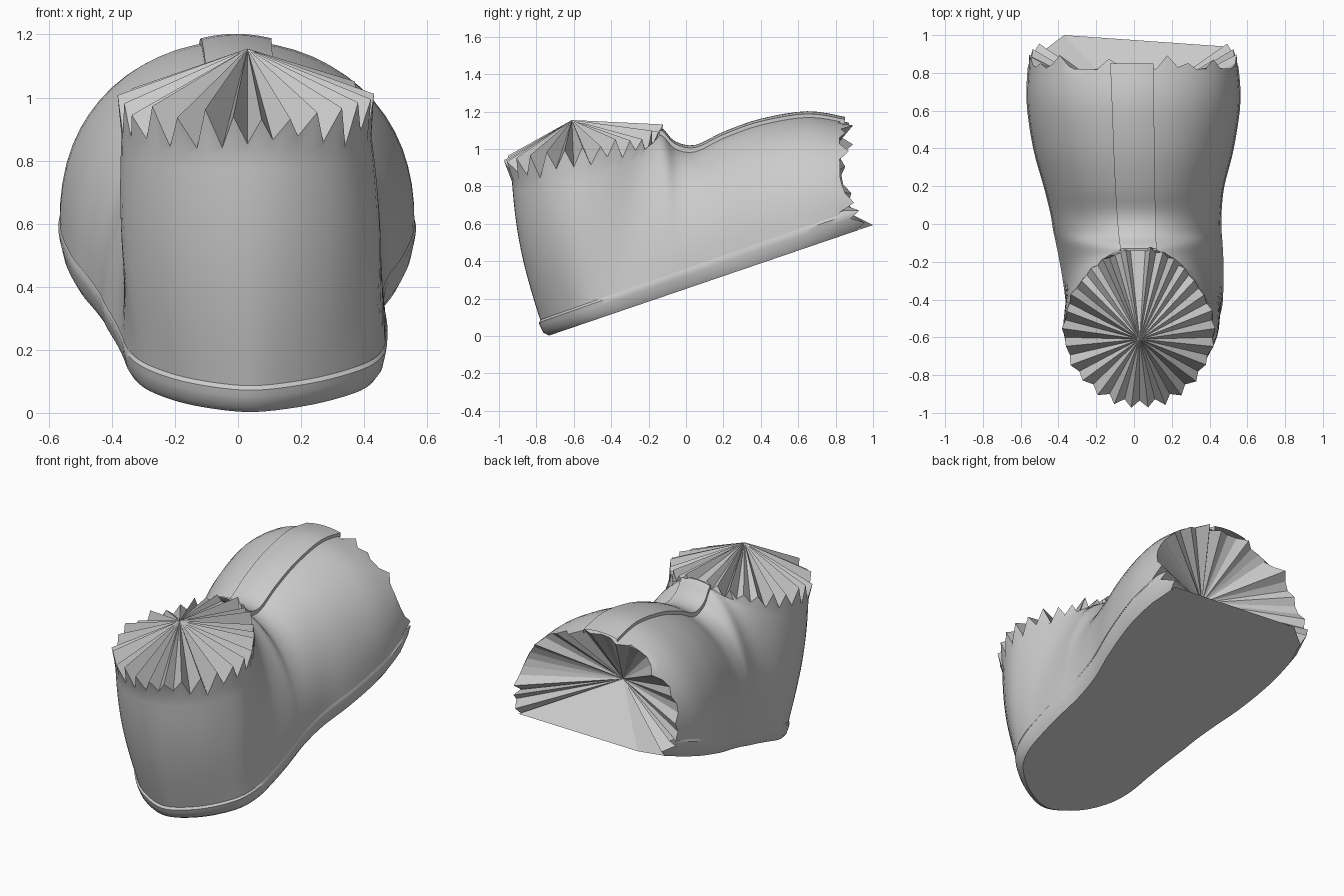
import bpy, bmesh, math, random
from mathutils import Vector

random.seed(4)
if "Cube" in bpy.data.objects:
    bpy.data.objects.remove(bpy.data.objects["Cube"])

grey = bpy.data.materials.new("plain_grey")
grey.use_nodes = True
shade = (0.6, 0.6, 0.6, 1)
grey.diffuse_color = shade
grey.node_tree.nodes["Principled BSDF"].inputs["Base Color"].default_value = shade

STEPS, ROWS = 4, 16
HEEL = Vector((0.03, -0.45, 0))

# Stations, toe to heel: base y, left x, right x, top y, left x, right x, z, uprightness
STATIONS = [
    (.86, -.555, .545, .85, -.01, -.01, 1.15, 0),
    (.65, -.565, .56, .65, -.01, -.01, 1.18, 0),
    (.4, -.53, .525, .4, 0, 0, 1.14, 0),
    (.2, -.475, .475, .2, .01, .01, 1.07, 0),
    (.06, -.44, .46, .05, .02, .02, 1.0, .03),
    (-.03, -.425, .46, -.06, .02, .02, 1.02, .1),
    (-.1, -.41, .465, -.13, -.02, .06, 1.09, .2),
    (-.2, -.39, .47, -.18, -.13, .18, 1.05, .38),
    (-.32, -.37, .47, -.27, -.25, .29, 1.0, .6),
    (-.45, -.35, .46, -.42, -.34, .385, .96, .8),
    (-.57, -.3, .41, -.6, -.365, .415, .92, 1),
    (-.68, -.2, .29, -.78, -.29, .34, .89, 1),
    (-.75, -.08, .16, -.9, -.13, .19, .88, 1),
    (-.78, .04, .04, -.935, .03, .03, .88, 1),
]


def smooth_rows(rows):
    """Catmull-Rom interpolation of whole rows of values."""
    out = []
    last = len(rows) - 1
    for i in range(last):
        a, b, c, d = (rows[min(max(i + k, 0), last)] for k in (-1, 0, 1, 2))
        for s in range(STEPS):
            t = s / STEPS
            out.append([q + t / 2 * (r - p + t * (2*p - 5*q + 4*r - e + t * (3*(q - r) + e - p)))
                        for p, q, r, e in zip(a, b, c, d)])
    return out + [list(rows[-1])]


def make_object(name, verts, faces, smooth=True):
    mesh = bpy.data.meshes.new(name)
    mesh.from_pydata([tuple(v) for v in verts], [], faces)
    mesh.materials.append(grey)
    bm = bmesh.new()
    bm.from_mesh(mesh)
    bmesh.ops.recalc_face_normals(bm, faces=bm.faces)
    bm.to_mesh(mesh)
    bm.free()
    obj = bpy.data.objects.new(name, mesh)
    bpy.context.collection.objects.link(obj)
    if smooth:
        bpy.ops.object.select_all(action='DESELECT')
        obj.select_set(True)
        bpy.context.view_layer.objects.active = obj
        bpy.ops.object.shade_smooth_by_angle(angle=math.radians(40))


def grid_faces(cols, rows):
    return [(i*rows + j, (i+1)*rows + j, (i+1)*rows + j + 1, i*rows + j + 1)
            for i in range(cols - 1) for j in range(rows - 1)]


def make_fan(name, apex, rim):
    n = len(rim)
    faces = [(0, i + 1, (i + 1) % n + 1) for i in range(n)]
    make_object(name, [apex] + rim, faces, smooth=False)


def bottom_z(y):
    return 0.341 * (y + 0.74)


def sole_point(x, y, scale, lift):
    """Point on the outline, scaled in plan and lifted off the tilted bottom."""
    py = 0.1 + (y - 0.1) * scale
    thicker = 1 + 0.1 * (y + 0.78)
    return Vector((0.02 + (x - 0.02) * scale, py, bottom_z(py) + lift * thicker))


def upper_column(x, y, tx, ty, tz, w):
    """Points from the sole edge up to the instep ridge or collar."""
    base = sole_point(x, y, 1, 0.1)
    top = Vector((tx, ty, tz))
    w = min(max(w, 0), 1)
    out = base - HEEL
    out.z = 0
    out.normalize()
    points = []
    for j in range(ROWS):
        t = j / (ROWS - 1)
        rise = (1 - w) * math.sin(t * math.pi / 2) + w * t
        run = (1 - w) * (1 - math.cos(t * math.pi / 2)) ** 1.1 + w * t
        p = base.lerp(top, run)
        p.z = base.z + (top.z - base.z) * rise
        points.append(p + out * 0.03 * w * w * math.sin(math.pi * t))
    return points


# Upper: columns run from the left toe round the heel to the right toe
left = [(s[1], s[0], s[4], s[3], s[6], s[7]) for s in STATIONS]
right = [(s[2], s[0], s[5], s[3], s[6], s[7]) for s in STATIONS]
path = smooth_rows(left + right[-2::-1])
columns = [upper_column(*row) for row in path]
count = len(columns)

# Torn collar edge
first = 6 * STEPS
collar = []
for i in range(first, count - first):
    tip = columns[i][-1]
    out = Vector((tip.x - 0.03, tip.y + 0.6, 0)).normalized()
    if i % 2:
        tip += out * (random.uniform(0, .02) + .03 * max(0, -out.y))
        tip.z += random.uniform(.04, .09) * (1 - .5 * max(0, out.y)) + .03 * max(0, out.x)
    else:
        tip.z -= random.uniform(0, .045)
    collar.append(tip)

# Torn toe edge
for col in (columns[0], columns[-1]):
    for p in col:
        p.y += random.uniform(-.045, .04)
columns[-1][-1] = columns[0][-1].copy()
make_object("upper", [p for c in columns for p in c], grid_faces(count, ROWS))

# Sole: a rounded band with a sloping lip, closed by a flat bottom
BAND = ((.945, 0), (.98, .025), (1.0, .065), (1.008, .088), (.98, .112))
TORN = (.09, .11, .02, .06, 0)
size = len(BAND)
band = [sole_point(row[0], row[1], *ring) for row in path for ring in BAND]
for k, push in enumerate(TORN):
    for p in (band[k], band[k - size]):
        p.y += push
        p.z += 0.341 * push
        p.x *= 1 - 0.7 * push
toe_tips = [Vector((x, y, bottom_z(y))) for x, y in ((.48, .94), (-.37, 1))]
total = len(band)
bottom = list(range(0, total, size)) + [total, total + 1]
make_object("sole", band + toe_tips, grid_faces(count, size) + [tuple(bottom)])

# Pleated caps over the collar and inside the toe opening
make_fan("collar_cap", Vector((.03, -.61, 1.155)), collar)
toe_rim = [toe_tips[1]] + band[:size] + columns[0]
toe_rim += columns[-1][-2::-1] + band[:-size - 1:-1] + [toe_tips[0]]
make_fan("toe_cap", Vector((0, .61, .79)), toe_rim)

# Raised strip along the instep, with a low wall down each side
PROFILE = [(-1, -.04)] + [(u / 3, -.014 * (u / 3) ** 2) for u in range(-3, 4)] + [(1, -.04)]
ridge = path[:first + 2]
strip = []
for n, row in enumerate(ridge):
    f = n / (len(ridge) - 1)
    half = .115 - .02 * f
    strip += [(-.012 + .037 * f + u * half, row[3], row[4] + .022 + dz) for u, dz in PROFILE]
make_object("instep_strip", strip, grid_faces(len(ridge), len(PROFILE)))
